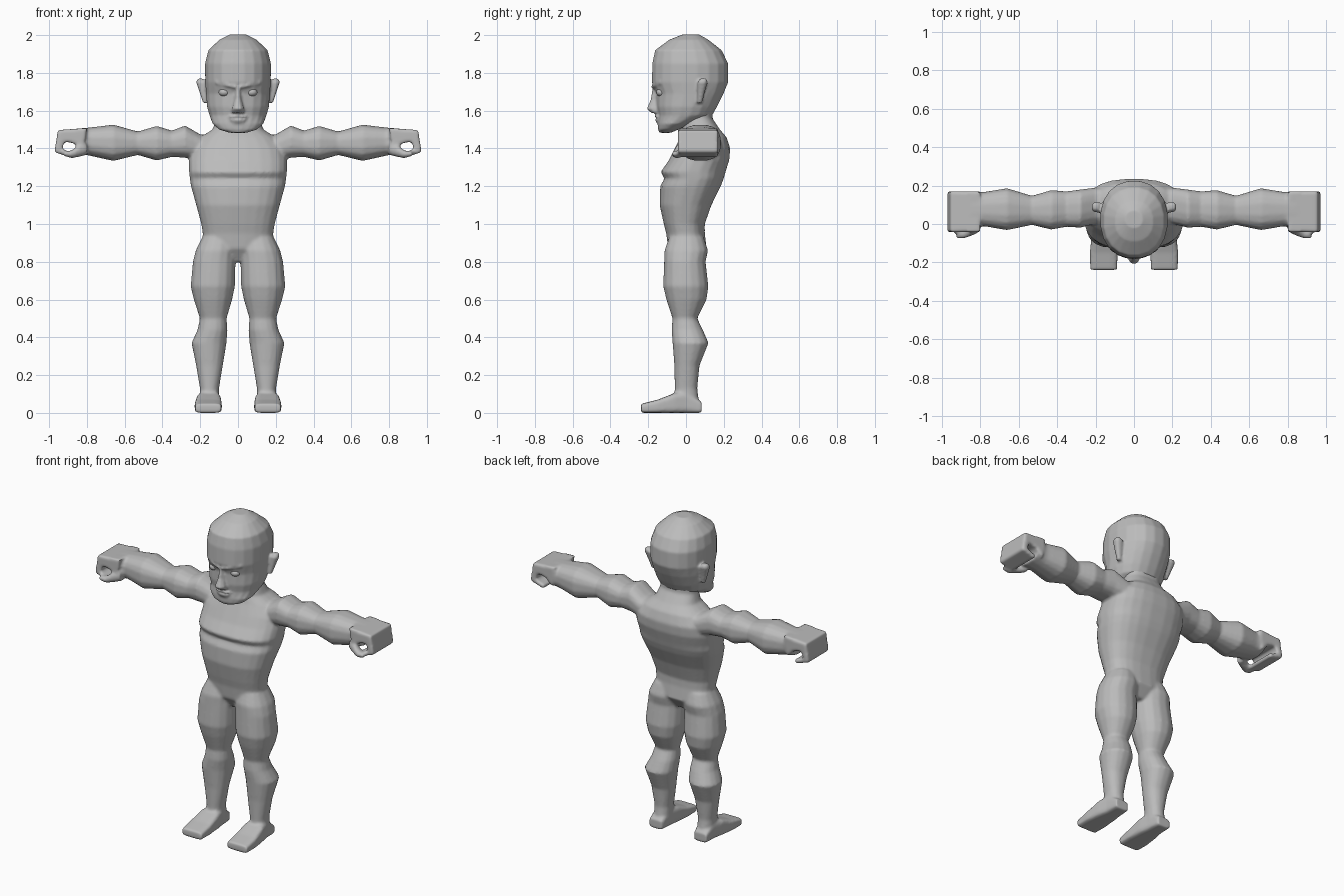
import bpy, bmesh, math
from mathutils import Matrix

grey = bpy.data.materials.new("plain grey")
grey.diffuse_color = (0.5, 0.5, 0.5, 1)


def place(axis, t, a, b, side):
    co = {'x': (t, a, b), 'y': (a, t, b), 'z': (a, b, t)}[axis]
    return (co[0] * side, co[1], co[2])


def loft(bm, axis, rings, side=1, n=16, power=2.2):
    """Closed skin through rounded sections (position, a_min, a_max, b_min, b_max)."""
    loops = []
    for t, a0, a1, b0, b1 in rings:
        loop = []
        for i in range(n):
            ang = 2 * math.pi * (i + 0.5) / n
            c, s = math.cos(ang), math.sin(ang)
            ca = math.copysign(abs(c) ** (2 / power), c)
            sb = math.copysign(abs(s) ** (2 / power), s)
            a = (a0 + a1) / 2 + ca * (a1 - a0) / 2
            b = (b0 + b1) / 2 + sb * (b1 - b0) / 2
            loop.append(bm.verts.new(place(axis, t, a, b, side)))
        loops.append(loop)
    for p, q in zip(loops, loops[1:]):
        for i in range(n):
            j = (i + 1) % n
            bm.faces.new((p[i], p[j], q[j], q[i]))
    bm.faces.new(loops[0])
    bm.faces.new(loops[-1])


def prism(bm, profile, y0, y1, side):
    """Extrude an x-z outline along y."""
    p = [bm.verts.new((x * side, y0, z)) for x, z in profile]
    q = [bm.verts.new((x * side, y1, z)) for x, z in profile]
    n = len(p)
    for i in range(n):
        j = (i + 1) % n
        bm.faces.new((p[i], p[j], q[j], q[i]))
    bm.faces.new(p)
    bm.faces.new(q)


def finish(bm, name, voxel=0, smooth=0):
    """Make the object; fuse its overlapping volumes into one skin."""
    bmesh.ops.recalc_face_normals(bm, faces=bm.faces)
    me = bpy.data.meshes.new(name)
    bm.to_mesh(me)
    bm.free()
    ob = bpy.data.objects.new(name, me)
    bpy.context.collection.objects.link(ob)
    if voxel:
        r = ob.modifiers.new("fuse", 'REMESH')
        r.mode = 'VOXEL'
        r.voxel_size = voxel
        s = ob.modifiers.new("soften", 'SMOOTH')
        s.factor, s.iterations = 0.5, smooth
        dg = bpy.context.evaluated_depsgraph_get()
        new = bpy.data.meshes.new_from_object(ob.evaluated_get(dg))
        ob.modifiers.clear()
        ob.data = new
    ob.data.materials.clear()
    ob.data.materials.append(grey)
    for f in ob.data.polygons:
        f.use_smooth = True
        f.material_index = 0
    return ob


# Body: torso and neck
bm = bmesh.new()
torso = [(0.80, 0.08, -0.05, 0.06), (0.87, 0.19, -0.095, 0.11), (0.95, 0.187, -0.105, 0.10),
         (1.00, 0.195, -0.118, 0.10), (1.10, 0.222, -0.14, 0.135), (1.20, 0.25, -0.137, 0.185),
         (1.24, 0.256, -0.115, 0.20), (1.275, 0.26, -0.135, 0.21), (1.34, 0.262, -0.09, 0.23),
         (1.40, 0.25, -0.06, 0.235), (1.46, 0.20, -0.03, 0.215), (1.50, 0.135, -0.02, 0.18),
         (1.56, 0.115, -0.01, 0.14), (1.64, 0.115, 0.0, 0.14)]
loft(bm, 'z', [(z, -w, w, f, b) for z, w, f, b in torso], n=24, power=2.5)

leg = [(0.93, 0.02, 0.19, -0.09, 0.095), (0.86, 0.01, 0.225, -0.115, 0.118),
       (0.80, 0.012, 0.24, -0.117, 0.105), (0.67, 0.015, 0.252, -0.122, 0.12),
       (0.60, 0.03, 0.235, -0.105, 0.11), (0.50, 0.06, 0.202, -0.072, 0.06),
       (0.44, 0.055, 0.215, -0.077, 0.09), (0.37, 0.06, 0.247, -0.072, 0.12),
       (0.25, 0.08, 0.222, -0.062, 0.072), (0.13, 0.10, 0.202, -0.06, 0.06),
       (0.05, 0.10, 0.202, -0.06, 0.07)]
foot = [(0.082, 0.11, 0.20, 0, 0.06), (0.0, 0.10, 0.207, 0, 0.11), (-0.06, 0.09, 0.22, 0, 0.105),
        (-0.15, 0.085, 0.23, 0, 0.07), (-0.238, 0.088, 0.227, 0, 0.048)]
arm = [(0.10, 0.05, 0.19, 1.38, 1.455), (0.20, 0.0, 0.19, 1.34, 1.475),
       (0.28, -0.02, 0.18, 1.35, 1.522), (0.35, -0.015, 0.17, 1.355, 1.495),
       (0.43, -0.03, 0.177, 1.335, 1.52), (0.53, -0.005, 0.147, 1.365, 1.49),
       (0.66, -0.033, 0.187, 1.333, 1.527), (0.78, -0.012, 0.167, 1.36, 1.512),
       (0.85, -0.02, 0.168, 1.375, 1.506)]
fist = [(0.80, 1.508), (0.953, 1.497), (0.972, 1.38), (0.88, 1.352), (0.87, 1.375),
        (0.93, 1.395), (0.922, 1.437), (0.87, 1.428), (0.82, 1.38)]
thumb = [(0.80, -0.04, 0.03, 1.365, 1.43), (0.84, -0.06, 0.0, 1.355, 1.42),
         (0.88, -0.075, -0.02, 1.348, 1.39), (0.925, -0.073, -0.045, 1.36, 1.385)]
for side in (1, -1):
    loft(bm, 'z', leg, side)
    loft(bm, 'y', foot, side, power=5)
    loft(bm, 'x', arm, side, power=2.6)
    prism(bm, fist, -0.042, 0.17, side)
    loft(bm, 'x', thumb, side, n=10)
finish(bm, "body", 0.009, 3)

# Head: skull and jaw, nose, lips, brows and ears
bm = bmesh.new()
skull = [(1.483, 0.045, -0.14, -0.08), (1.50, 0.10, -0.148, -0.04), (1.53, 0.135, -0.15, 0.03),
         (1.575, 0.152, -0.148, 0.14), (1.62, 0.165, -0.157, 0.165), (1.69, 0.17, -0.158, 0.20),
         (1.75, 0.175, -0.182, 0.225), (1.85, 0.176, -0.18, 0.225), (1.92, 0.158, -0.165, 0.19),
         (1.975, 0.10, -0.09, 0.12), (2.003, 0.045, -0.02, 0.07)]
loft(bm, 'z', [(z, -w, w, f, b) for z, w, f, b in skull], n=20)
loft(bm, 'z', [(1.588, -0.034, 0.034, -0.185, -0.12), (1.61, -0.034, 0.034, -0.21, -0.12),
               (1.66, -0.019, 0.019, -0.188, -0.12), (1.73, -0.012, 0.012, -0.178, -0.12)], n=8)
loft(bm, 'z', [(1.535, -0.04, 0.04, -0.157, -0.10), (1.552, -0.05, 0.05, -0.165, -0.10),
               (1.56, -0.06, 0.06, -0.152, -0.10), (1.569, -0.055, 0.055, -0.168, -0.10),
               (1.58, -0.03, 0.03, -0.158, -0.10)], n=12)
brow = [(0.012, -0.185, -0.13, 1.712, 1.74), (0.06, -0.175, -0.12, 1.722, 1.75),
        (0.12, -0.14, -0.09, 1.735, 1.765)]
ear = [(1.64, 0.155, 0.185, 0.06, 0.085), (1.70, 0.155, 0.205, 0.06, 0.10),
       (1.75, 0.16, 0.222, 0.06, 0.115), (1.77, 0.185, 0.215, 0.075, 0.11)]
for side in (1, -1):
    loft(bm, 'x', brow, side, n=8)
    loft(bm, 'z', ear, side, n=10, power=2.6)
finish(bm, "head", 0.007, 3)

# Eyes
for side, name in ((1, "left_eye"), (-1, "right_eye")):
    bm = bmesh.new()
    m = Matrix.Translation((0.073 * side, -0.13, 1.697)) @ Matrix.Diagonal((0.03, 0.028, 0.022, 1))
    bmesh.ops.create_uvsphere(bm, u_segments=14, v_segments=8, radius=1, matrix=m)
    finish(bm, name)
